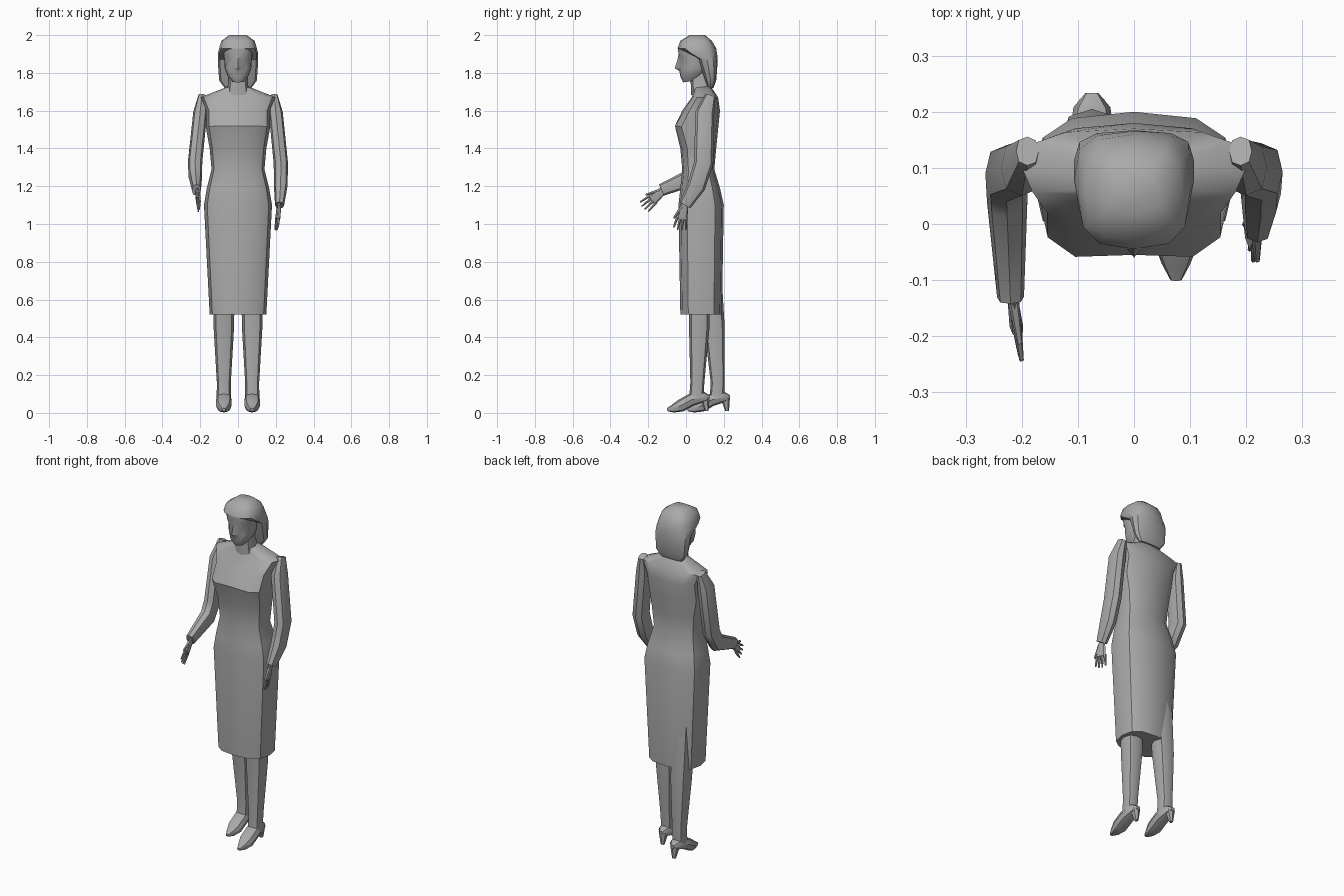
import bpy, bmesh, math
from mathutils import Vector

cube = bpy.data.objects.get("Cube")
if cube:
    bpy.data.objects.remove(cube)

grey = bpy.data.materials.new("plain_grey")
grey.use_nodes = True
tone = (.4, .4, .4, 1)
grey.diffuse_color = tone
grey.node_tree.nodes["Principled BSDF"].inputs["Base Color"].default_value = tone


def outline(sides, boxiness):
    """Rounded unit outline that starts at the front; low boxiness is squarer."""
    def soften(value):
        return math.copysign(abs(value) ** boxiness, value) if abs(value) > .001 else 0
    angles = [math.tau * index / sides for index in range(sides)]
    return [(soften(math.sin(angle)), -soften(math.cos(angle))) for angle in angles]


def add_loft(bm, rings):
    """Bridge a row of rings and close both ends."""
    rows = [[bm.verts.new(point) for point in ring] for ring in rings]
    for lower, upper in zip(rows, rows[1:]):
        for index in range(len(lower)):
            before = index - 1
            bm.faces.new((lower[before], lower[index], upper[index], upper[before]))
    bm.faces.new(rows[0])
    bm.faces.new(rows[-1])


def finish(name, bm):
    bmesh.ops.recalc_face_normals(bm, faces=bm.faces)
    mesh = bpy.data.meshes.new(name)
    bm.to_mesh(mesh)
    bm.free()
    mesh.materials.append(grey)
    part = bpy.data.objects.new(name, mesh)
    bpy.context.collection.objects.link(part)
    bpy.ops.object.select_all(action='DESELECT')
    part.select_set(True)
    bpy.context.view_layer.objects.active = part
    bpy.ops.object.shade_smooth_by_angle(angle=math.radians(40))


def stack(name, shape, levels):
    """Body part from levels of height, half width, front, back, front rise and centre bulge."""
    def ring(height, half, front, back, rise=0, bulge=0):
        points = []
        for across, along in shape:
            forward = (1 - along) / 2
            y = back + (front - back) * forward
            if forward == 1:
                y -= bulge
            points.append(Vector((across * half, y, height + rise * forward)))
        return points
    bm = bmesh.new()
    add_loft(bm, [ring(*level) for level in levels])
    finish(name, bm)


def add_tube(bm, joints, sides=8, depth=1, side=Vector((1, 0, 0))):
    """Tapered tube through joints of position and radius; depth flattens it."""
    rings = []
    centres = [Vector(centre) for centre, radius in joints]
    for index, (centre, radius) in enumerate(joints):
        after = centres[min(index + 1, len(centres) - 1)]
        tangent = (after - centres[max(index - 1, 0)]).normalized()
        across = (side - tangent * side.dot(tangent)).normalized()
        along = tangent.cross(across) * depth
        rings.append([centres[index] + (across * u + along * v) * radius
                      for u, v in outline(sides, .8)])
    add_loft(bm, rings)


def tube(name, joints, **options):
    bm = bmesh.new()
    add_tube(bm, joints, **options)
    finish(name, bm)


# Dress from hem to neckline
body_shape = outline(12, .7)
stack("dress", body_shape, [
    (.52, .15, -.03, .19),
    (1.1, .18, -.04, .2),
    (1.19, .165, -.03, .18),
    (1.29, .14, -.02, .15),
    (1.4, .15, -.03, .16),
    (1.5, .17, -.07, .17, .02, -.015),
    (1.6, .17, -.02, .18),
    (1.67, .2, .03, .17),
    (1.73, .06, .045, .13, -.01)])

# Neck, and face with chin, mouth, nose, eyes and brow
tube("neck", [((0, .085, 1.69), .06), ((0, .075, 1.76), .05), ((0, .08, 1.84), .05)])
stack("face", outline(20, .85), [
    (1.76, .03, -.015, .06, -.01),
    (1.79, .055, -.03, .1, -.01),
    (1.81, .065, -.03, .11, 0, .005),
    (1.825, .07, -.03, .12, 0, .03),
    (1.87, .073, -.03, .12, 0, .015),
    (1.89, .077, -.04, .12),
    (1.93, .08, -.042, .12)])

# Hair: swept cap with a length falling behind the face
stack("hair", body_shape, [
    (1.72, .07, .115, .145),
    (1.76, .1, .1, .16),
    (1.85, .107, .06, .167, .025),
    (1.89, .107, -.01, .166, .02),
    (1.93, .1, -.045, .16),
    (1.97, .088, -.03, .137),
    (2, .045, .02, .1)])


def hand(name, wrist, reach, spread):
    """Palm, four fingers and a thumb, placed from the wrist along reach."""
    wrist, reach, spread = Vector(wrist), Vector(reach).normalized(), Vector(spread).normalized()

    def spot(distance, offset):
        return wrist + reach * distance + spread * offset

    bm = bmesh.new()
    add_tube(bm, [(spot(-.02, 0), .018), (spot(.025, 0), .025), (spot(.075, 0), .03)],
             depth=.4, side=spread)
    for finger in range(4):
        offset = (finger - 1.5) * .016
        length = .14 - abs(offset) / 2
        add_tube(bm, [(spot(.065, offset), .008), (spot(length, offset * 1.4), .004)],
                 sides=6, side=spread)
    add_tube(bm, [(spot(.01, .012), .01), (spot(.08, .043), .005)], sides=6, side=spread)
    finish(name, bm)


# Sleeves share an upper arm; one forearm hangs and the other reaches forward
def sleeve(name, side, elbow, forearm, wrist):
    upper_arm = [((side * .19, .13, 1.68), .02), ((side * .2, .1, 1.59), .037)]
    lower_arm = [((side * .227, *elbow), .038), ((side * .226, *forearm), .036),
                 ((side * .22, *wrist), .024)]
    tube(name, upper_arm + lower_arm, depth=1.35)


sleeve("left_sleeve", 1, elbow=(.093, 1.32), forearm=(.055, 1.2), wrist=(-.005, 1.1))
sleeve("right_sleeve", -1, elbow=(.09, 1.33), forearm=(.04, 1.25), wrist=(-.13, 1.18))
hand("left_hand", wrist=(.217, -.008, 1.1), reach=(-.1, -.2, -1), spread=(.25, -1, .2))
hand("right_hand", wrist=(-.217, -.125, 1.175), reach=(.1, -.8, -.7), spread=(.15, -.7, .8))


# Legs with pointed shoes; setback moves a foot rearward
def leg_and_shoe(name, x, setback):
    def spot(y, z):
        return (x, y + setback, z)

    tube(name + "_leg", [
        (spot(.07 - setback / 2, .8), .06),
        (spot(.07 - setback / 4, .45), .054),
        (spot(.06, .16), .037),
        (spot(.055, .08), .038)])

    bm = bmesh.new()
    add_tube(bm, [
        (spot(-.1, .017), .01),
        (spot(-.07, .022), .026),
        (spot(-.03, .037), .041),
        (spot(.03, .07), .042),
        (spot(.1, .085), .033),
        (spot(.125, .083), .012)], depth=.8)
    add_tube(bm, [(spot(.1, .08), .025), (spot(.11, .01), .01)], sides=6)
    finish(name + "_shoe", bm)


leg_and_shoe("left", .075, 0)
leg_and_shoe("right", -.075, .108)
